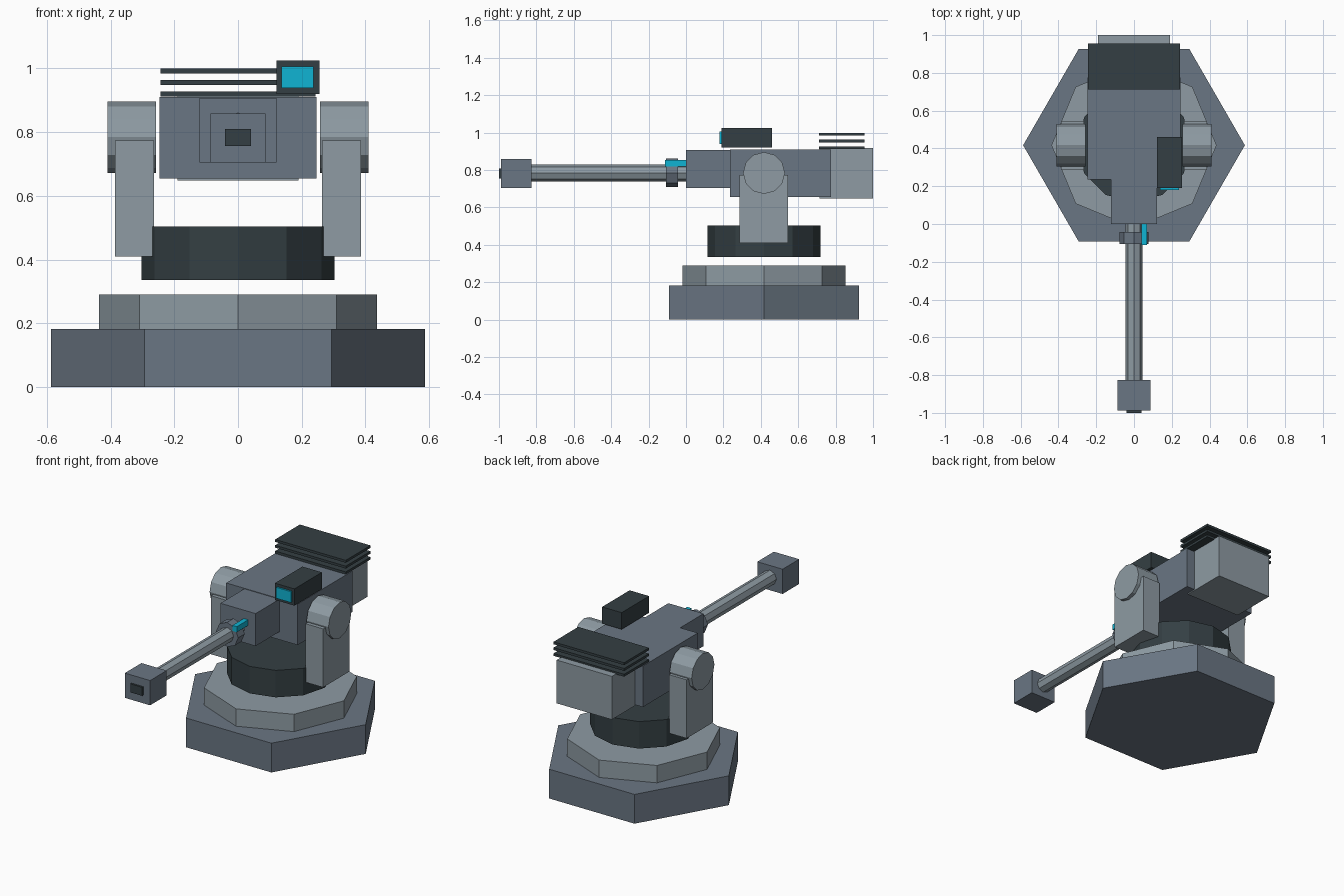
import bpy
import bmesh
from math import pi
from mathutils import Matrix, Vector

cube = bpy.data.objects.get("Cube")
if cube:
    bpy.data.objects.remove(cube, do_unlink=True)


def material(name, srgb):
    """Flat material from 0-255 display values, stored linear."""
    lin = [((c / 255 + 0.055) / 1.055) ** 2.4 for c in srgb]
    mat = bpy.data.materials.new(name)
    mat.use_nodes = True
    mat.diffuse_color = (*lin, 1)
    mat.node_tree.nodes["Principled BSDF"].inputs["Base Color"].default_value = (*lin, 1)
    return mat


steel = material("steel grey", (106, 118, 131))
light = material("light grey", (142, 155, 163))
dark = material("dark slate", (52, 63, 67))
cyan = material("cyan glow", (16, 180, 212))


def finish(name, bm, mat):
    mesh = bpy.data.meshes.new(name)
    bm.to_mesh(mesh)
    bm.free()
    mesh.materials.append(mat)
    obj = bpy.data.objects.new(name, mesh)
    bpy.context.collection.objects.link(obj)
    return obj


def box(name, mat, x, y, z):
    """Box spanning the given (low, high) range on each axis."""
    bm = bmesh.new()
    bmesh.ops.create_cube(bm, size=1)
    size = Vector([b - a for a, b in (x, y, z)])
    centre = Vector([(a + b) / 2 for a, b in (x, y, z)])
    bm.transform(Matrix.Translation(centre) @ Matrix.Diagonal(size).to_4x4())
    return finish(name, bm, mat)


def prism(name, mat, sides, radius, axis, span, centre):
    """Regular prism along an axis, with corners on the other two axes."""
    bm = bmesh.new()
    bmesh.ops.create_cone(bm, cap_ends=True, segments=sides, radius1=radius,
                          radius2=radius, depth=span[1] - span[0])
    # Put a corner exactly on the local x axis
    corner = max(bm.verts, key=lambda v: v.co.x).co
    bm.transform(Matrix.Rotation(-Vector((corner.x, corner.y)).angle_signed(Vector((1, 0))), 4, "Z"))
    turn = {"X": Matrix.Rotation(pi / 2, 4, "Y"),
            "Y": Matrix.Rotation(pi / 2, 4, "X"),
            "Z": Matrix.Identity(4)}[axis]
    place = Vector(centre)
    place["XYZ".index(axis)] = sum(span) / 2
    bm.transform(Matrix.Translation(place) @ turn)
    return finish(name, bm, mat)


PIVOT = (0, 0.417, 0.784)
BORE = (0, 0, 0.785)

# Stepped base and turntable
hexagon = prism("base", steel, 6, 0.587, "Z", (0, 0.182), PIVOT)
prism("base_step", light, 8, 0.437, "Z", (0.182, 0.29), PIVOT)
prism("turntable", dark, 12, 0.303, "Z", (0.335, 0.503), PIVOT)

# Side arms with pivot drums
for side, s in (("left", 1), ("right", -1)):
    box(side + "_arm", light, sorted((s * 0.264, s * 0.386)), (0.285, 0.545), (0.41, 0.774))
    prism(side + "_pivot", light, 12, 0.112, "X", sorted((s * 0.258, s * 0.409)), PIVOT)

# Gun housing
box("housing", steel, (-0.246, 0.246), (0.235, 0.775), (0.655, 0.91))
box("housing_nose", steel, (-0.121, 0.121), (0, 0.24), (0.705, 0.907))
box("rear_block", light, (-0.19, 0.19), (0.715, 1.0), (0.648, 0.917))

# Cooling fins
for i in range(3):
    z = 0.912 + i * 0.036
    box(f"cooling_fin_{i + 1}", dark, (-0.243, 0.243), (0.712, 0.955), (z, z + 0.015))

# Sight with glowing lens
box("sight", dark, (0.121, 0.255), (0.19, 0.46), (0.92, 1.024))
box("sight_lens", cyan, (0.137, 0.237), (0.18, 0.191), (0.938, 1.006))

# Barrel, collar and muzzle
prism("barrel", light, 8, 0.045, "Y", (-0.84, 0.01), BORE)
prism("barrel_collar", steel, 8, 0.076, "Y", (-0.107, -0.043), BORE)
box("charge_strip", cyan, (0.04, 0.07), (-0.112, 0), (0.82, 0.855))
box("muzzle", steel, (-0.087, 0.087), (-0.988, -0.825), (0.705, 0.859))
box("muzzle_opening", dark, (-0.041, 0.041), (-1.0, -0.985), (0.756, 0.809))
